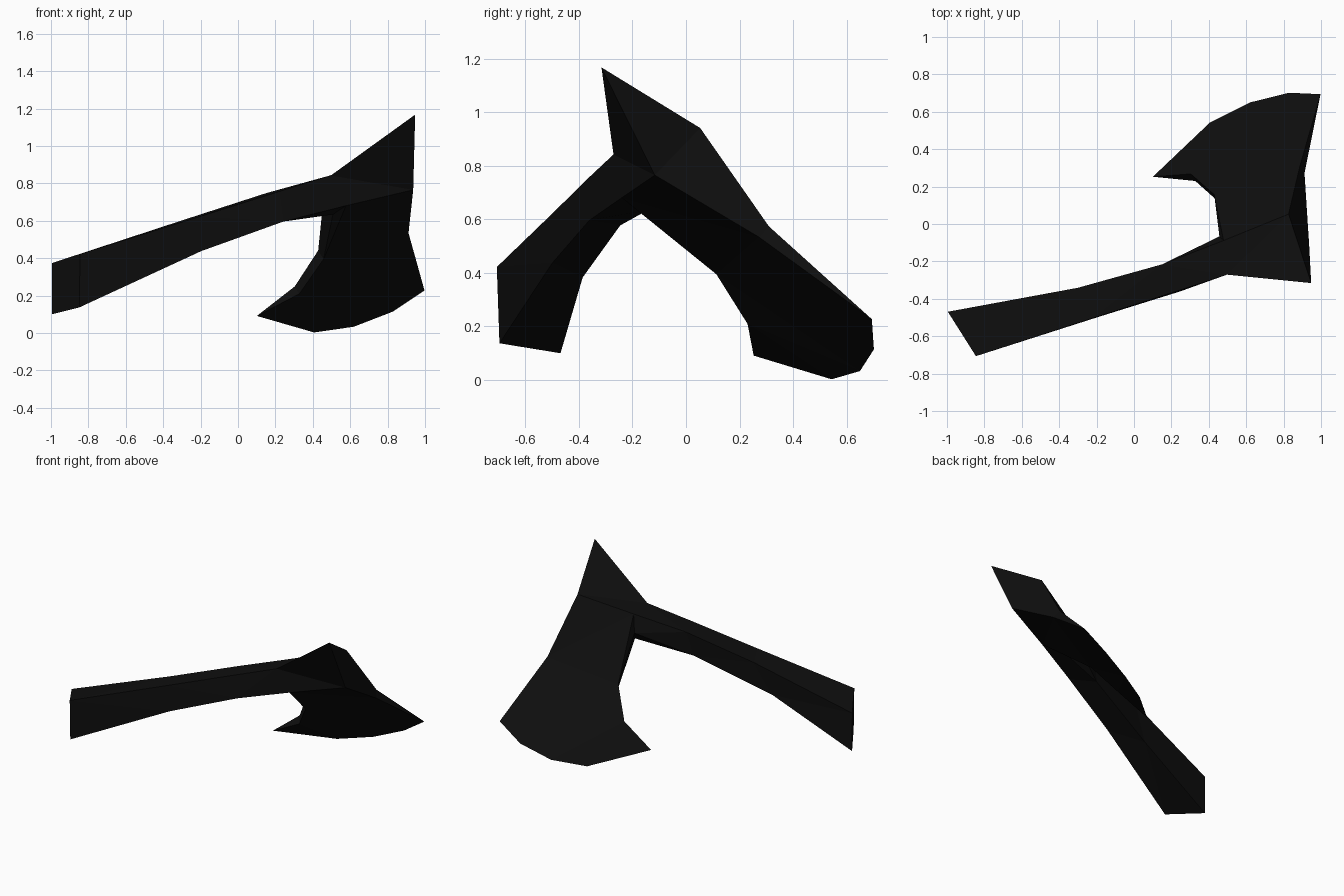
import bpy, bmesh
from mathutils import Vector

if "Cube" in bpy.data.objects:
    bpy.data.objects.remove(bpy.data.objects["Cube"])

# Axe lies tilted: along = handle direction, up = towards the pick, n = blade normal
n = Vector((0.411, -0.632, -0.657)).normalized()
along = Vector((0.842, 0.539, 0.009))
along = (along - n * along.dot(n)).normalized()
up = n.cross(along).normalized()
MID = -0.178

black = bpy.data.materials.new("near_black")
black.diffuse_color = (0.0045, 0.0045, 0.0045, 1)
black.use_nodes = True
black.node_tree.nodes["Principled BSDF"].inputs["Base Color"].default_value = black.diffuse_color

# Profile points: (along, up, half thickness)
P = {
    # handle: lower edge, side ridge, upper edge
    "low0": (-1.089, -0.01, 0), "low1": (-0.554, 0.359, 0), "low2": (-0.033, 0.611, 0),
    "rid0": (-1.088, 0.196, 0.18), "rid1": (-0.431, 0.539, 0.125), "rid2": (0.017, 0.736, 0.115),
    "top0": (-1.089, 0.417, 0), "top1": (-0.447, 0.671, 0), "top2": (0.0, 0.85, 0),
    # joint between handle and head
    "joint_low": (0.355, 0.735, 0.062), "joint_mid": (0.363, 0.848, 0.12), "joint_top": (0.28, 0.959, 0),
    # head
    "pick": (0.638, 1.386, 0), "poll": (0.733, 0.968, 0.134), "waist": (0.919, 0.569, 0.03),
    "toe": (1.216, 0.132, 0), "edge1": (1.077, -0.016, 0), "edge2": (0.872, -0.121, 0),
    "edge3": (0.636, -0.159, 0), "heel": (0.222, -0.037, 0),
    "beard1": (0.402, 0.144, 0.03), "beard2": (0.45, 0.394, 0.035),
}


def build(name, sides, rim):
    """Mirror the side faces about the blade plane and bridge the rim between them."""
    bm = bmesh.new()
    verts = {}

    def vert(key, sign):
        s, t, h = P[key]
        ident = (key, sign if h else 0)
        if ident not in verts:
            verts[ident] = bm.verts.new(along * s + up * t + n * (MID + sign * h))
        return verts[ident]

    def face(corners):
        corners = list(dict.fromkeys(corners))
        if len(corners) > 2:
            bm.faces.new(corners)

    for keys in sides:
        keys = keys.split()
        face([vert(k, 1) for k in keys])
        face([vert(k, -1) for k in reversed(keys)])
    for a, b in zip(rim, rim[1:]):
        face([vert(b, 1), vert(a, 1), vert(a, -1), vert(b, -1)])
    if name == "handle":
        face([vert("low0", 0), vert("rid0", 1), vert("top0", 0), vert("rid0", -1)])
    bmesh.ops.triangulate(bm, faces=[f for f in bm.faces if len(f.verts) > 3])
    bmesh.ops.recalc_face_normals(bm, faces=bm.faces[:])
    me = bpy.data.meshes.new(name)
    bm.to_mesh(me)
    bm.free()
    me.materials.append(black)
    ob = bpy.data.objects.new(name, me)
    bpy.context.collection.objects.link(ob)
    return ob


# Handle: tapering diamond section
low = ["low0", "low1", "low2", "joint_low"]
rid = ["rid0", "rid1", "rid2", "joint_mid"]
top = ["top0", "top1", "top2", "joint_top"]
strips = []
for i in range(3):
    strips.append(f"{low[i]} {low[i+1]} {rid[i+1]} {rid[i]}")
    strips.append(f"{rid[i]} {rid[i+1]} {top[i+1]} {top[i]}")
build("handle", strips, low)

# Head: flared blade with a pointed pick
build("axe_head", [
    "joint_top joint_mid poll", "joint_top poll pick",
    "joint_mid joint_low beard2", "joint_mid beard2 waist poll",
    "beard1 heel edge3", "beard1 edge3 edge2", "beard2 beard1 edge2",
    "beard2 edge2 edge1 waist", "waist edge1 toe",
], ["joint_low", "beard2", "beard1", "heel", "edge3", "edge2", "edge1",
    "toe", "waist", "poll", "pick", "joint_top"])
